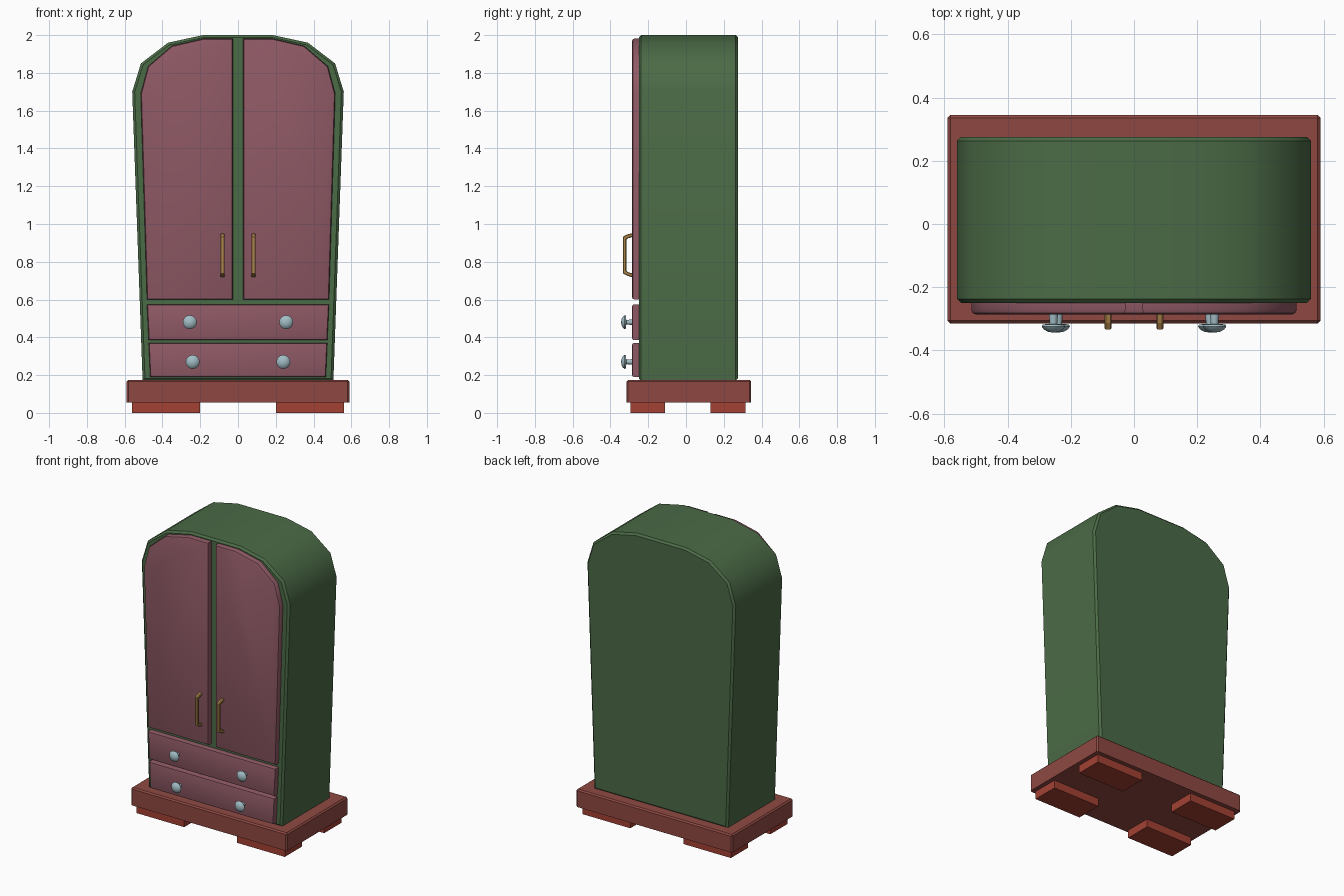
import bpy, bmesh, math
from mathutils import Matrix

if "Cube" in bpy.data.objects:
    bpy.data.objects.remove(bpy.data.objects["Cube"])


def material(name, rgb):
    m = bpy.data.materials.new(name)
    m.diffuse_color = (*rgb, 1)
    m.use_nodes = True
    m.node_tree.nodes["Principled BSDF"].inputs["Base Color"].default_value = m.diffuse_color
    return m


green = material("green_paint", (0.070, 0.145, 0.061))
plum = material("plum_panel", (0.275, 0.100, 0.130))
brick = material("red_brown_wood", (0.275, 0.066, 0.055))
rust = material("rust_wood", (0.370, 0.053, 0.033))
brass = material("brass", (0.42, 0.235, 0.07))
silver = material("pale_silver", (0.36, 0.51, 0.56))


def finish(name, bm, mat, smooth=None):
    bmesh.ops.recalc_face_normals(bm, faces=bm.faces[:])
    me = bpy.data.meshes.new(name)
    bm.to_mesh(me)
    bm.free()
    ob = bpy.data.objects.new(name, me)
    bpy.context.collection.objects.link(ob)
    me.materials.append(mat)
    if smooth:
        bpy.ops.object.select_all(action='DESELECT')
        ob.select_set(True)
        bpy.context.view_layer.objects.active = ob
        bpy.ops.object.shade_smooth_by_angle(angle=math.radians(smooth))
    return ob


def prism(name, outline, y0, y1, mat, bevel=0.0, rims=(), segments=1, smooth=None):
    """Extrude an (x, z) outline from y0 to y1, bevelling the rims at the given y."""
    bm = bmesh.new()
    face = bm.faces.new([bm.verts.new((x, y0, z)) for x, z in outline])
    new = bmesh.ops.extrude_face_region(bm, geom=[face])["geom"]
    for v in new:
        if isinstance(v, bmesh.types.BMVert):
            v.co.y = y1
    if not any(f for f in bm.faces if all(abs(v.co.y - y0) < 1e-6 for v in f.verts)):
        bm.faces.new([v for v in bm.verts if abs(v.co.y - y0) < 1e-6])
    edges = [e for e in bm.edges
             if any(all(abs(v.co.y - r) < 1e-6 for v in e.verts) for r in rims)]
    if bevel:
        bmesh.ops.bevel(bm, geom=edges, offset=bevel, segments=segments,
                        profile=0.5, affect='EDGES')
    return finish(name, bm, mat, smooth)


def box(name, lo, hi, mat, bevel=0.0):
    """Box with its upper and vertical edges bevelled."""
    bm = bmesh.new()
    bmesh.ops.create_cube(bm, size=1)
    for v in bm.verts:
        v.co = [a + (b - a) * (c + 0.5) for a, b, c in zip(lo, hi, v.co)]
    if bevel:
        edges = [e for e in bm.edges if any(v.co.z > hi[2] - 1e-6 for v in e.verts)]
        bmesh.ops.bevel(bm, geom=edges, offset=bevel, segments=1, affect='EDGES')
    return finish(name, bm, mat)


def mirrored(half):
    return half + [(-x, z) for x, z in reversed(half)]


# Plinth and feet
box("plinth", (-0.59, -0.315, 0.055), (0.59, 0.345, 0.175), brick, 0.009)
for x0, x1, side in ((-0.56, -0.2, "left"), (0.2, 0.56, "right")):
    box("front_foot_" + side, (x0, -0.295, 0), (x1, -0.11, 0.056), rust)
    box("back_foot_" + side, (x0, 0.13, 0), (x1, 0.315, 0.056), rust)

# Arched cabinet body
body = [(0.505, 0.17), (0.56, 1.70), (0.514, 1.85), (0.37, 1.96), (0.185, 2.0)]
prism("cabinet_body", mirrored(body), -0.25, 0.276, green, 0.013, (-0.25, 0.276), 1, 40)

# Drawers
for name, b, t, xb, xt in (("lower_drawer", 0.19, 0.37, 0.465, 0.473),
                           ("upper_drawer", 0.385, 0.575, 0.473, 0.482)):
    prism(name, mirrored([(xb, b), (xt, t)]), -0.286, -0.245, plum, 0.012, (-0.286,), 2, 35)

# Doors
door = [(0.027, 0.60), (0.482, 0.60), (0.515, 1.69), (0.476, 1.835),
        (0.35, 1.943), (0.18, 1.982), (0.027, 1.982)]
for s, side in ((-1, "left"), (1, "right")):
    prism("door_" + side, [(s * x, z) for x, z in door], -0.286, -0.245, plum,
          0.014, (-0.286,), 2, 40)

# Door handles: a bracket profile in (y, z) given an octagonal-ish width
bracket = [(-0.280, 0.952), (-0.314, 0.944), (-0.334, 0.932), (-0.334, 0.738),
           (-0.314, 0.728), (-0.280, 0.716), (-0.280, 0.737), (-0.308, 0.746),
           (-0.315, 0.752), (-0.315, 0.918), (-0.308, 0.924), (-0.280, 0.932)]
for s, side in ((-1, "left"), (1, "right")):
    ob = prism("handle_" + side, bracket, -0.011, 0.011, brass, 0.004, (-0.011, 0.011))
    swap = Matrix(((0, 1, 0, s * 0.082), (-1, 0, 0, 0), (0, 0, 1, 0), (0, 0, 0, 1)))
    swap[1][0] = 1
    ob.data.transform(swap)
    ob.data.flip_normals()

# Drawer knobs: lathed stem and domed head
knob = [(0.0, -0.280), (0.015, -0.280), (0.012, -0.316), (0.034, -0.318),
        (0.037, -0.325), (0.030, -0.334), (0.017, -0.341), (0.0, -0.344)]
for x, z, row in ((0.255, 0.48, "upper"), (0.24, 0.27, "lower")):
    for s, side in ((-1, "left"), (1, "right")):
        bm = bmesh.new()
        vs = [bm.verts.new((r, y, 0)) for r, y in knob]
        es = [bm.edges.new(p) for p in zip(vs, vs[1:])]
        bmesh.ops.spin(bm, geom=vs + es, cent=(0, 0, 0), axis=(0, 1, 0),
                       angle=math.tau, steps=16, use_merge=True)
        bmesh.ops.remove_doubles(bm, verts=bm.verts[:], dist=1e-5)
        bmesh.ops.translate(bm, verts=bm.verts[:], vec=(s * x, 0, z))
        finish(f"{row}_knob_{side}", bm, silver, 35)
